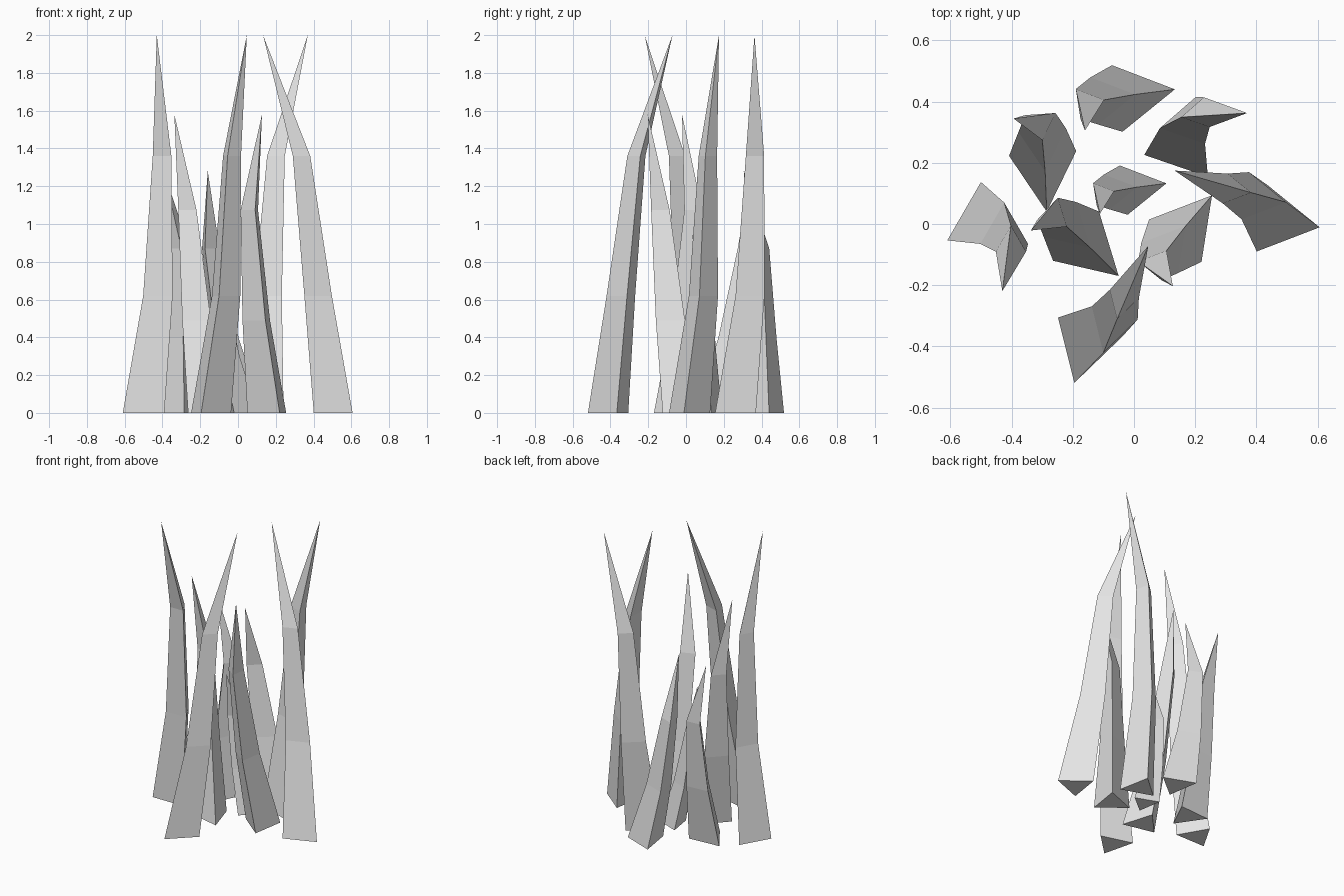
import bpy, bmesh
from math import cos, sin, radians, tau
from mathutils import Matrix, Vector

cube = bpy.data.objects.get("Cube")
if cube:
    bpy.data.objects.remove(cube, do_unlink=True)

grey = bpy.data.materials.new("pale_grey")
grey.use_nodes = True
COLOUR = (0.8, 0.8, 0.8, 1)
grey.diffuse_color = COLOUR
grey.node_tree.nodes["Principled BSDF"].inputs["Base Color"].default_value = COLOUR

RADII = (0.127, 0.09, 0.057)   # three-sided sections, bottom to top
LEVELS = (0, 0.31, 0.68)       # section heights as a share of the blade

# Sideways drift of the middle section, upper section and tip
BENDS = {
    "upright": ((-0.03, -0.076), (-0.072, -0.098), (-0.229, -0.07)),
    "leaning": ((-0.084, 0.064), (-0.169, 0.077), (-0.37, 0.109)),
    "hooked": ((-0.094, 0.004), (-0.164, 0.002), (-0.184, -0.087)),
}


def blade(name, bend, x, y, turn, height, width=1.0):
    """A bent, tapering three-sided spike with a closed base."""
    bm = bmesh.new()
    middle, upper, tip = BENDS[bend]
    rings = []
    for (cx, cy), r, level in zip(((0, 0), middle, upper), RADII, LEVELS):
        rings.append([bm.verts.new((cx + r * cos(tau * i / 3),
                                    cy + r * sin(tau * i / 3), level))
                      for i in range(3)])
    point = bm.verts.new((*tip, 1))
    bm.faces.new(rings[0][::-1])
    for i in range(3):
        j = (i + 1) % 3
        for low, high in zip(rings, rings[1:]):
            bm.faces.new((low[i], low[j], high[j], high[i]))
        bm.faces.new((rings[-1][i], rings[-1][j], point))
    bm.transform(Matrix.Translation(Vector((x, y, 0)))
                 @ Matrix.Rotation(radians(turn), 4, "Z")
                 @ Matrix.Diagonal((width, width, height, 1)))
    bmesh.ops.recalc_face_normals(bm, faces=bm.faces)
    mesh = bpy.data.meshes.new(name)
    bm.to_mesh(mesh)
    bm.free()
    mesh.materials.append(grey)
    bpy.context.collection.objects.link(bpy.data.objects.new(name, mesh))


# Tall outer blades
blade("tall_blade_right", "upright", -0.5, 0.01, 90, 2)
blade("tall_blade_back", "upright", 0.158, 0.25, 191, 2)
blade("tall_blade_front", "leaning", -0.16, -0.397, 254, 2)
blade("tall_blade_left", "leaning", 0.481, 0.009, -9, 2)

# Medium inner blades
blade("medium_blade_right", "hooked", -0.143, -0.083, -43, 1.58)
blade("medium_blade_left", "hooked", 0.175, -0.005, 51, 1.58)

# Short blades at the back, and the smallest in the middle
blade("short_blade_right", "hooked", -0.294, 0.167, -86, 1.28)
blade("short_blade_back", "hooked", 0.008, 0.42, 9, 1.28)
blade("small_blade_middle", "hooked", 0.013, 0.118, 9, 0.95, 0.74)
